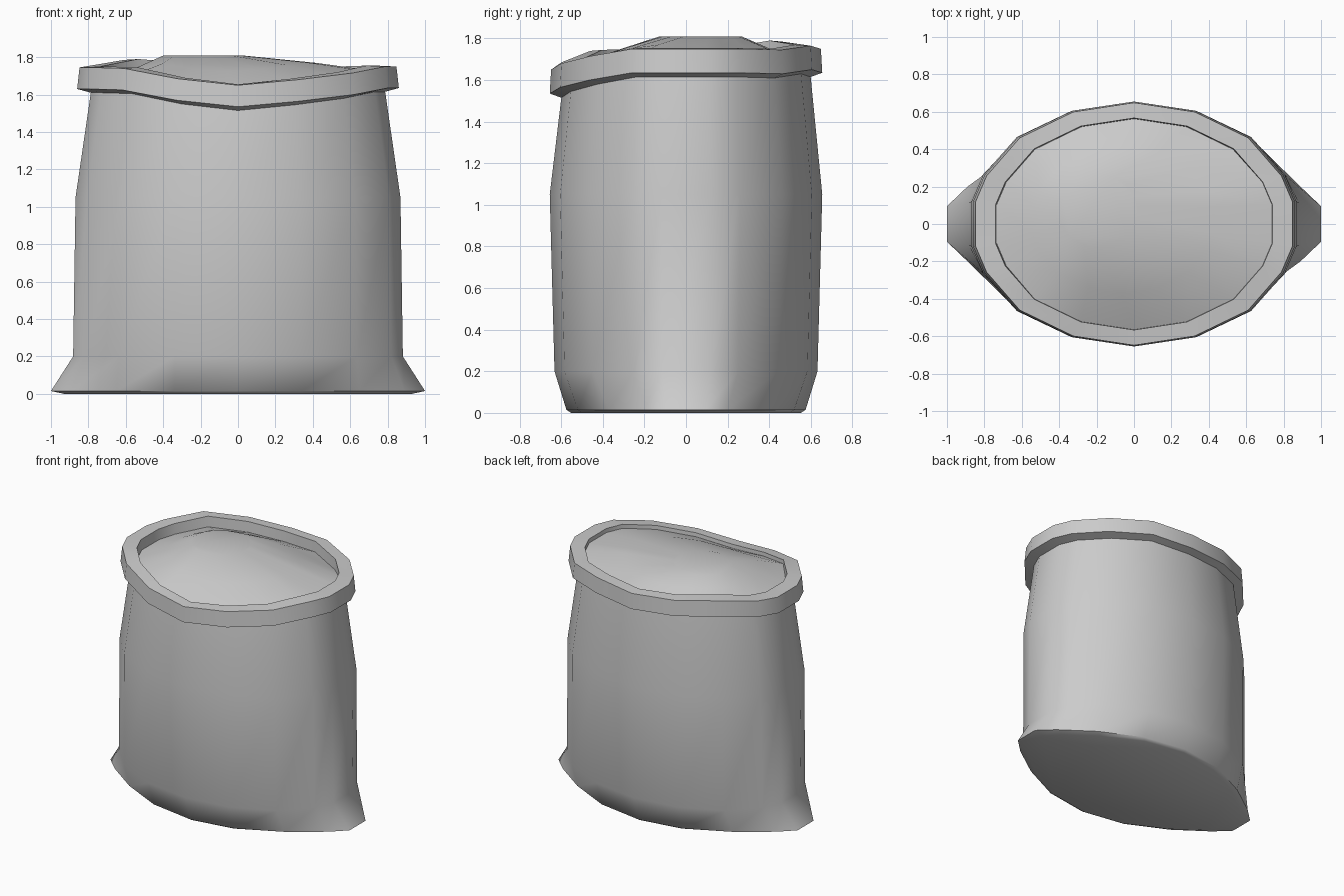
import bpy, bmesh
from math import radians

if "Cube" in bpy.data.objects:
    bpy.data.objects.remove(bpy.data.objects["Cube"])

# One quadrant of the 18-sided oval cross-section
QUAD = [(0.86, 0.12), (0.80, 0.26), (0.62, 0.465), (0.33, 0.605), (0, 0.655)]
BASE = [(1.0, 0.095), (0.89, 0.20), (0.65, 0.37), (0.34, 0.52), (0, 0.575)]
# Uneven height of the rolled rim, counter-clockwise from the right
RIM_Z = [1.75, 1.75, 1.745, 1.765, 1.75, 1.765, 1.785, 1.755, 1.745,
         1.745, 1.745, 1.74, 1.685, 1.65, 1.68, 1.715, 1.75, 1.75]


def oval(q):
    half = q + [(-x, y) for x, y in q[-2::-1]]
    return half + [(-x, -y) for x, y in half]


OVAL = oval(QUAD)
FOOT = oval(BASE)


def ring(pts, sx, sy, zs, cx=0, cy=0):
    if not isinstance(zs, list):
        zs = [zs] * len(pts)
    return [(cx + x * sx, cy + y * sy, z) for (x, y), z in zip(pts, zs)]


def loft(name, rings, cap_start=False, cap_end=False, angle=30):
    bm = bmesh.new()
    rows = [[bm.verts.new(p) for p in r] for r in rings]
    n = len(rows[0])
    for a, b in zip(rows, rows[1:]):
        for i in range(n):
            j = (i + 1) % n
            bm.faces.new((a[i], a[j], b[j], b[i]))
    if cap_start:
        bm.faces.new(rows[0][::-1])
    if cap_end:
        bm.faces.new(rows[-1])
    me = bpy.data.meshes.new(name)
    bm.to_mesh(me)
    bm.free()
    ob = bpy.data.objects.new(name, me)
    bpy.context.collection.objects.link(ob)
    bpy.ops.object.select_all(action='DESELECT')
    ob.select_set(True)
    bpy.context.view_layer.objects.active = ob
    bpy.ops.object.shade_smooth_by_angle(angle=radians(angle))
    return ob


def rim_z(d):
    return [z + d for z in RIM_Z]


# Sack body with pinched bottom corners
loft("sack_body", [
    ring(FOOT, 0.93, 0.96, 0),
    ring(FOOT, 1, 1, 0.015),
    ring(OVAL, 1.025, 0.965, 0.2),
    ring(OVAL, 1.01, 1.0, 1.05),
    ring(OVAL, 0.915, 0.915, rim_z(-0.135)),
], cap_start=True, angle=40)

# Rolled rim around the opening
loft("rolled_rim", [
    ring(OVAL, 0.915, 0.915, rim_z(-0.135)),
    ring(OVAL, 1.0, 1.0, rim_z(-0.115)),
    ring(OVAL, 0.985, 0.99, rim_z(0)),
    ring(OVAL, 0.86, 0.865, rim_z(0.005)),
    ring(OVAL, 0.85, 0.855, rim_z(-0.12)),
])

# Heaped contents, steeper to the left and back
edge = [RIM_Z[i] - (0.075 if 2 <= i <= 10 else 0.025) for i in range(18)]
loft("contents", [
    ring(OVAL, 0.86, 0.865, edge),
    ring(OVAL, 0.56, 0.6, [0.45 * z + 0.55 * 1.805 for z in edge], -0.06, 0.02),
    ring(OVAL, 0.24, 0.3, 1.81, -0.19, 0.07),
], cap_end=True, angle=60)
